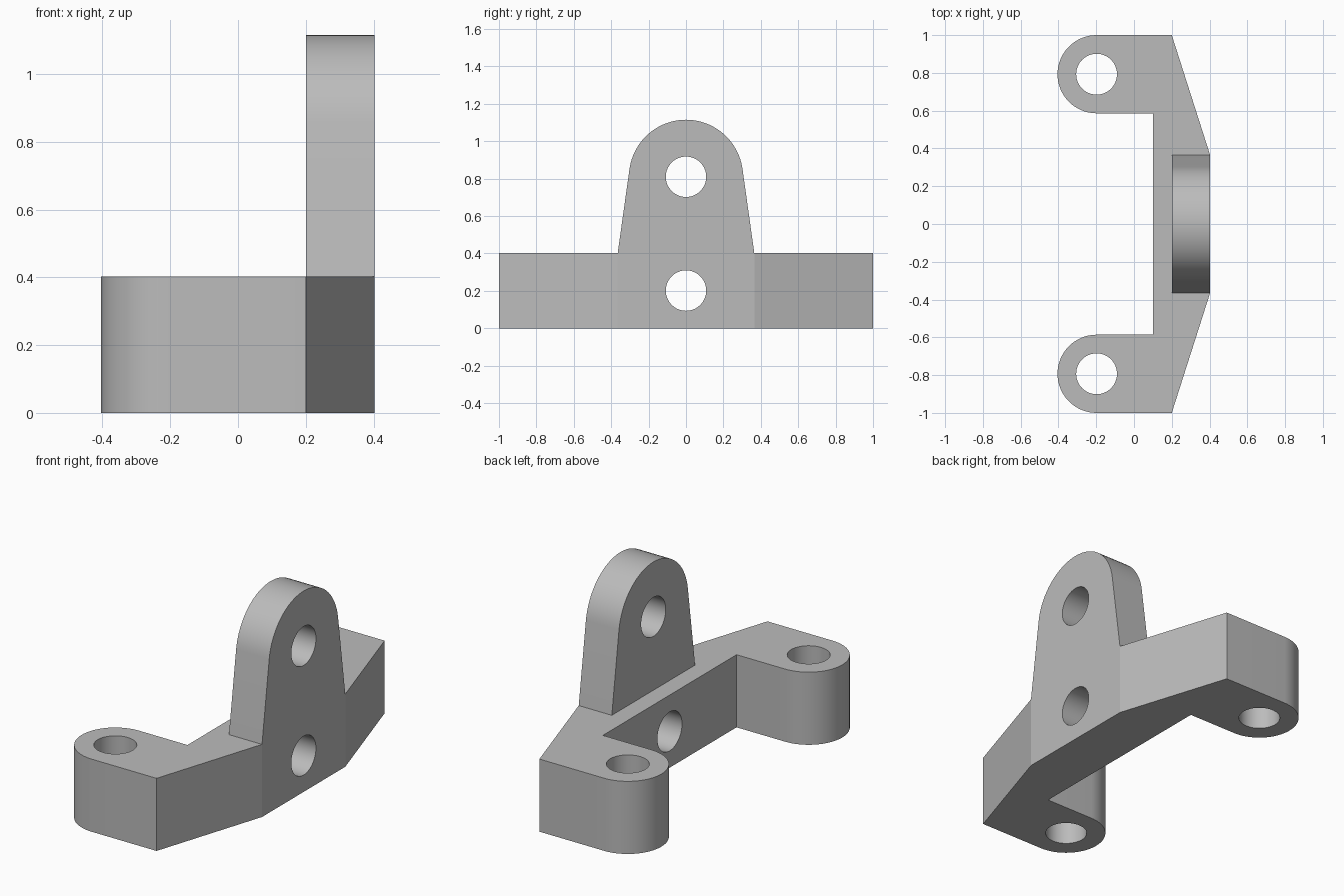
import bpy, bmesh
from math import sin, cos, pi, radians, atan2, acos, hypot
from mathutils import Vector

if "Cube" in bpy.data.objects:
    bpy.data.objects.remove(bpy.data.objects["Cube"], do_unlink=True)

HEIGHT = 0.403        # base thickness
FRONT = 0.403         # outer face of the lug
BACK = 0.2            # inner face of the lug
FOOT = 0.365          # half width of the lug foot
ARM_X, ARM_Y, ARM_R = -0.198, 0.793, 0.207
EYE_Z, EYE_R = 0.81, 0.305
HOLE_R = 0.108

grey = bpy.data.materials.new("plain grey")
grey.use_nodes = True
colour = (0.5, 0.5, 0.5, 1)
grey.diffuse_color = colour
grey.node_tree.nodes["Principled BSDF"].inputs["Base Color"].default_value = colour


def arc(cx, cy, r, start, end, steps=32):
    angles = [start + (end - start) * i / steps for i in range(steps + 1)]
    return [(cx + r * cos(a), cy + r * sin(a)) for a in angles]


def extrude(name, points, offset):
    """Solid made by sweeping a closed 3D outline along an offset."""
    bm = bmesh.new()
    face = bm.faces.new([bm.verts.new(p) for p in points])
    geom = bmesh.ops.extrude_face_region(bm, geom=[face])["geom"]
    moved = [v for v in geom if isinstance(v, bmesh.types.BMVert)]
    bmesh.ops.translate(bm, verts=moved, vec=Vector(offset))
    bmesh.ops.recalc_face_normals(bm, faces=bm.faces)
    mesh = bpy.data.meshes.new(name)
    bm.to_mesh(mesh)
    bm.free()
    mesh.materials.append(grey)
    ob = bpy.data.objects.new(name, mesh)
    bpy.context.collection.objects.link(ob)
    return ob


def combine(target, tool, operation):
    mod = target.modifiers.new(operation.title(), "BOOLEAN")
    mod.operation = operation
    mod.solver = "EXACT"
    mod.object = tool
    bpy.context.view_layer.objects.active = target
    bpy.ops.object.modifier_apply(modifier=mod.name)
    bpy.data.objects.remove(tool, do_unlink=True)


# Base: C-shaped plate with two rounded arms, mirrored across y
half = [(FRONT, FOOT), (BACK, 1.0)]
half += arc(ARM_X, ARM_Y, ARM_R, pi / 2, 3 * pi / 2)
half += [(0.1, ARM_Y - ARM_R)]
outline = half + [(x, -y) for x, y in reversed(half)]
bracket = extrude("bracket", [(x, y, 0) for x, y in outline], (0, 0, HEIGHT))

# Upright lug: tapered sides running tangent into a round top
drop = EYE_Z - HEIGHT
tangent = acos(EYE_R / hypot(FOOT, drop)) - atan2(drop, FOOT)
lug_outline = [(-FOOT, HEIGHT), (FOOT, HEIGHT)]
lug_outline += arc(0, EYE_Z, EYE_R, tangent, pi - tangent)
lug = extrude("lug", [(BACK, y, z) for y, z in lug_outline], (FRONT - BACK, 0, 0))
combine(bracket, lug, "UNION")

# Vertical holes through the arms
for side in (-1, 1):
    ring = arc(ARM_X, side * ARM_Y, HOLE_R, 0, 2 * pi, 64)[:-1]
    combine(bracket, extrude("arm_hole", [(x, y, -1) for x, y in ring], (0, 0, 3)),
            "DIFFERENCE")

# Horizontal holes through the lug and the base
for z in (EYE_Z, HEIGHT / 2):
    ring = arc(0, z, HOLE_R, 0, 2 * pi, 64)[:-1]
    combine(bracket, extrude("lug_hole", [(-1, y, z) for y, z in ring], (3, 0, 0)),
            "DIFFERENCE")

bpy.ops.object.select_all(action="DESELECT")
bracket.select_set(True)
bpy.context.view_layer.objects.active = bracket
bpy.ops.object.shade_smooth_by_angle(angle=radians(10))
